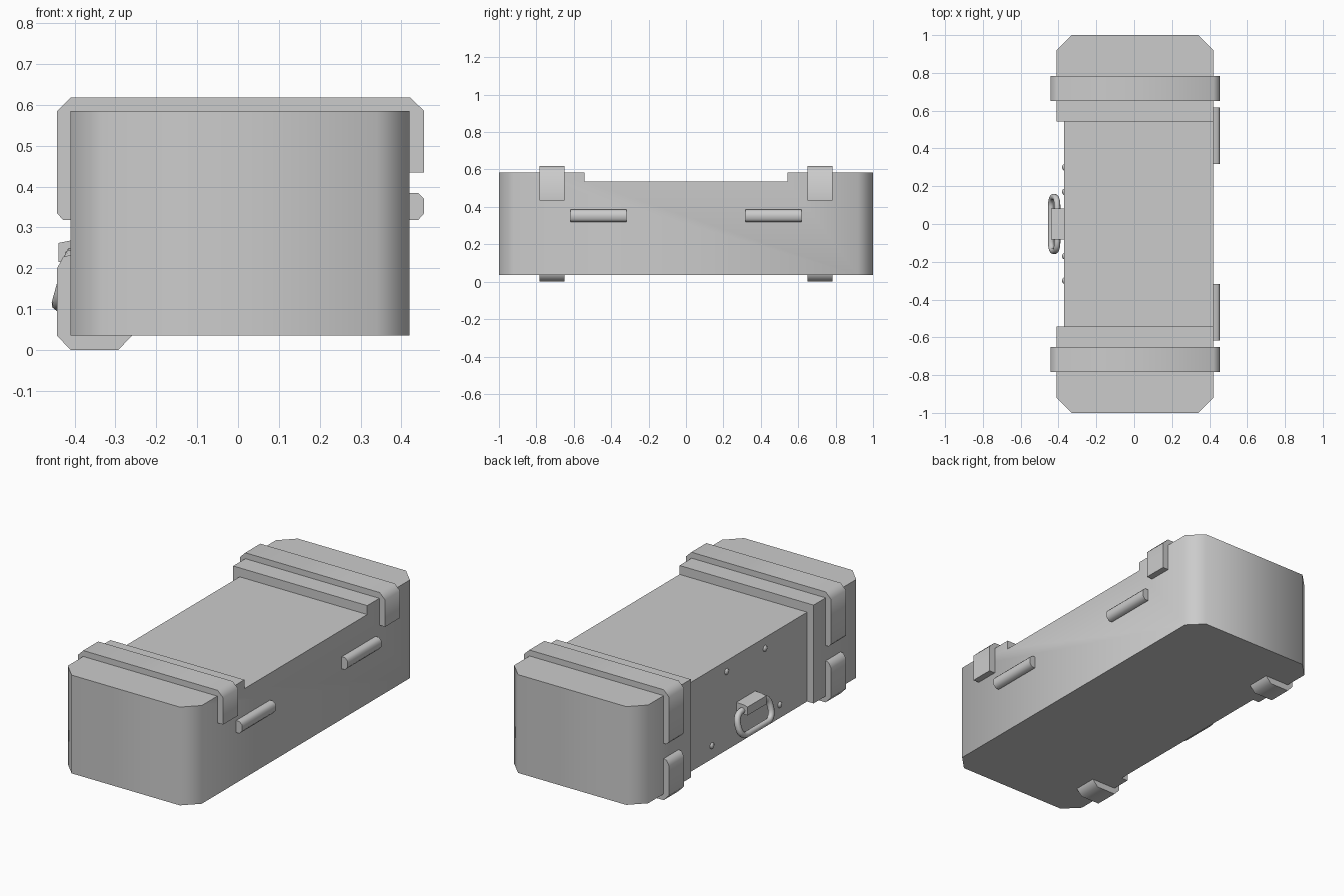
import bpy, bmesh, math
from mathutils import Vector

if "Cube" in bpy.data.objects:
    bpy.data.objects.remove(bpy.data.objects["Cube"])


def finish(bm, name, angle=50):
    bmesh.ops.recalc_face_normals(bm, faces=bm.faces)
    me = bpy.data.meshes.new(name)
    bm.to_mesh(me)
    bm.free()
    ob = bpy.data.objects.new(name, me)
    bpy.context.collection.objects.link(ob)
    smooth(ob, angle)
    return ob


def activate(ob):
    bpy.ops.object.select_all(action='DESELECT')
    ob.select_set(True)
    bpy.context.view_layer.objects.active = ob


def smooth(ob, angle=50):
    activate(ob)
    bpy.ops.object.shade_smooth_by_angle(angle=math.radians(angle))


def prism(name, pts, a, b, axis='Y'):
    """Extrude a profile (xz along Y, or xy along Z) from a to b."""
    bm = bmesh.new()
    place = (lambda p: (p[0], a, p[1])) if axis == 'Y' else (lambda p: (p[0], p[1], a))
    face = bm.faces.new([bm.verts.new(place(p)) for p in pts])
    ext = bmesh.ops.extrude_face_region(bm, geom=[face])
    move = Vector((0, b - a, 0)) if axis == 'Y' else Vector((0, 0, b - a))
    bmesh.ops.translate(bm, vec=move,
                        verts=[v for v in ext['geom'] if isinstance(v, bmesh.types.BMVert)])
    return finish(bm, name)


# Case body with cut corners
plan = [(0.42, -0.92), (0.42, 0.92), (0.34, 1), (-0.33, 1),
        (-0.41, 0.92), (-0.41, -0.92), (-0.33, -1), (0.34, -1)]
body = prism("case_body", plan, 0.035, 0.585, 'Z')

# Recess across the middle of the lid and the latch side
recess = [(-0.6, -0.1), (-0.37, -0.1), (-0.37, 0.535), (0.6, 0.535), (0.6, 0.8), (-0.6, 0.8)]
cutter = prism("recess_cutter", recess, -0.543, 0.543)
cutter.hide_render = True
mod = body.modifiers.new("recess", 'BOOLEAN')
mod.operation, mod.object, mod.solver = 'DIFFERENCE', cutter, 'EXACT'
activate(body)
bpy.ops.object.modifier_apply(modifier=mod.name)
bpy.data.objects.remove(cutter)
smooth(body)

# Straps, foot brackets and hinge bars, mirrored front to back
upper = [(-0.40, 0.318), (-0.428, 0.318), (-0.443, 0.335), (-0.443, 0.585), (-0.41, 0.618),
         (0.422, 0.618), (0.456, 0.585), (0.456, 0.435), (0.41, 0.435), (0.41, 0.575), (-0.40, 0.575)]
lower = [(-0.40, 0.235), (-0.428, 0.228), (-0.443, 0.2), (-0.443, 0.035), (-0.41, 0),
         (-0.293, 0), (-0.26, 0.035), (-0.26, 0.045), (-0.40, 0.045)]
hinge = [(0.41, 0.385), (0.441, 0.385), (0.456, 0.37), (0.456, 0.335), (0.441, 0.318), (0.41, 0.318)]
for side, s in (("front", -1), ("back", 1)):
    prism(f"strap_{side}", upper, s * 0.65, s * 0.783)
    prism(f"foot_bracket_{side}", lower, s * 0.65, s * 0.783)
    prism(f"hinge_bar_{side}", hinge, s * 0.317, s * 0.617)

# Handle mount
mount = [(-0.36, 0.27), (-0.41, 0.268), (-0.44, 0.262), (-0.44, 0.215), (-0.36, 0.215)]
prism("handle_mount", mount, -0.083, 0.083)

# Tilted handle ring: octagonal section swept round a rounded rectangle
bm = bmesh.new()
centre, tilt = Vector((-0.423, 0, 0.173)), Vector((0.266, 0, 0.964))
across, normal = Vector((0, 1, 0)), Vector((0.964, 0, -0.266))
rings, r, tube = [], 0.05, 0.017
for q, (cy, cz) in enumerate([(0.093, 0.013), (-0.093, 0.013), (-0.093, -0.013), (0.093, -0.013)]):
    for k in range(5):
        t = math.pi / 2 * (q + k / 4)
        out = across * math.cos(t) + tilt * math.sin(t)
        mid = centre + across * cy + tilt * cz + out * r
        rings.append([bm.verts.new(mid + tube * (out * math.cos(u) + normal * math.sin(u)))
                      for u in (math.tau * j / 8 for j in range(8))])
for i, ring in enumerate(rings):
    nxt = rings[(i + 1) % len(rings)]
    for j in range(8):
        bm.faces.new((ring[j], ring[j - 1], nxt[j - 1], nxt[j]))
finish(bm, "handle_ring")

# Rivets on the latch side
for i, (y, z) in enumerate([(0.17, 0.475), (-0.17, 0.475), (0.3, 0.11), (-0.3, 0.11)]):
    bpy.ops.mesh.primitive_uv_sphere_add(segments=10, ring_count=6, radius=0.018,
                                         location=(-0.367, y, z))
    rivet = bpy.context.object
    rivet.name = f"rivet_{i + 1}"
    rivet.scale = (0.8, 1, 1)
    smooth(rivet)
